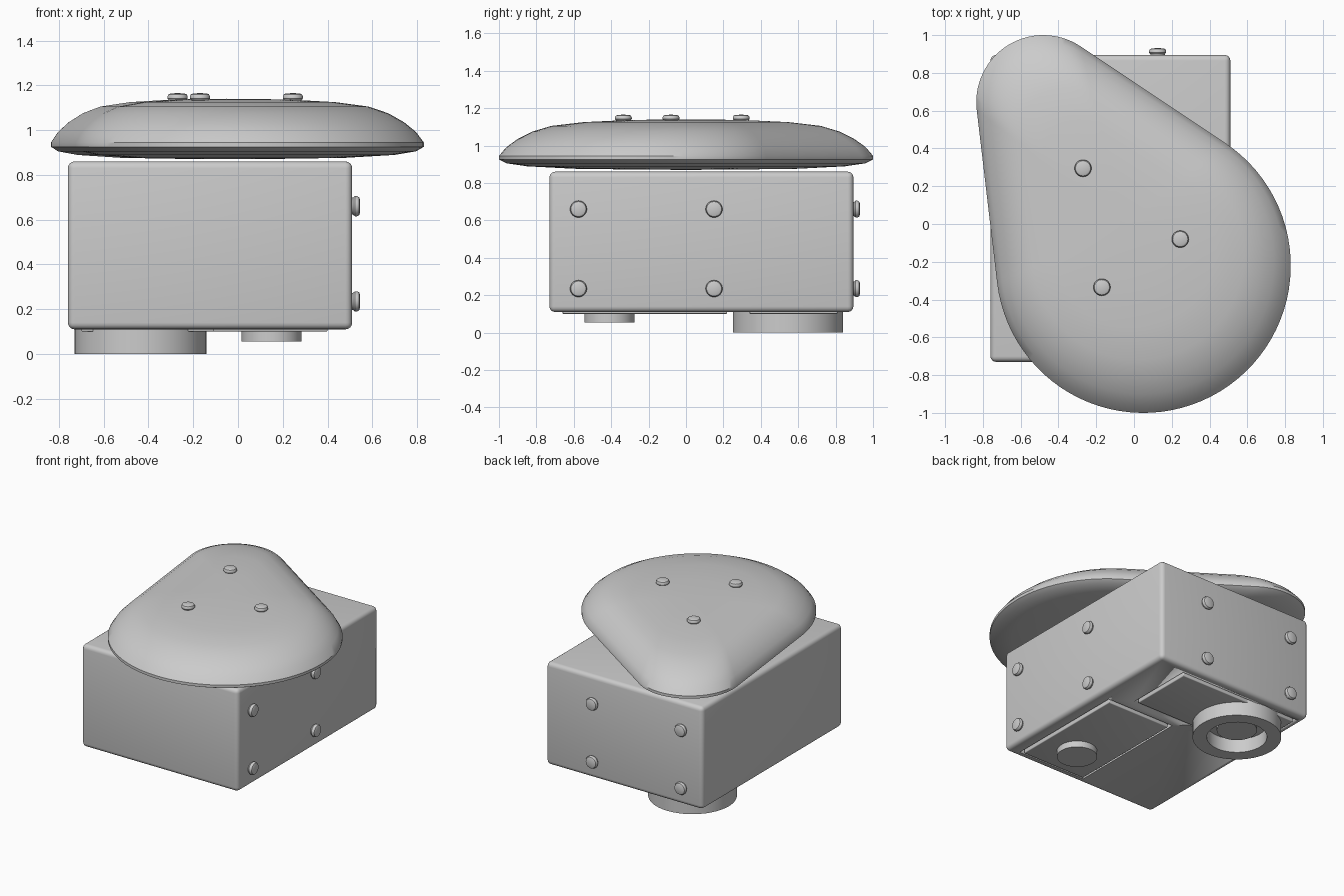
import bpy, bmesh, math
from mathutils import Vector

if "Cube" in bpy.data.objects:
    bpy.data.objects.remove(bpy.data.objects["Cube"])

grey = bpy.data.materials.new("plain_grey")
grey.use_nodes = True
COLOUR = (0.6, 0.6, 0.6, 1)
grey.diffuse_color = COLOUR
grey.node_tree.nodes["Principled BSDF"].inputs["Base Color"].default_value = COLOUR


def make(name, bm, angle=35):
    bmesh.ops.recalc_face_normals(bm, faces=bm.faces)
    mesh = bpy.data.meshes.new(name)
    bm.to_mesh(mesh)
    bm.free()
    mesh.materials.append(grey)
    ob = bpy.data.objects.new(name, mesh)
    bpy.context.collection.objects.link(ob)
    bpy.ops.object.select_all(action='DESELECT')
    ob.select_set(True)
    bpy.context.view_layer.objects.active = ob
    bpy.ops.object.shade_smooth_by_angle(angle=math.radians(angle))
    return ob


def box(name, low, high, bevel=0.0):
    low, high = Vector(low), Vector(high)
    bm = bmesh.new()
    bmesh.ops.create_cube(bm, size=1)
    for v in bm.verts:
        v.co = (low + high) / 2 + v.co * (high - low)
    if bevel:
        bmesh.ops.bevel(bm, geom=bm.edges[:], offset=bevel, segments=4,
                        profile=0.5, affect='EDGES')
    return make(name, bm)


def lathe(name, profile, location, axis=(0, 0, 1), closed=False, steps=48):
    """Spin (radius, height) points round an axis."""
    bm = bmesh.new()
    verts = [bm.verts.new((r, 0, h)) for r, h in profile]
    pairs = list(zip(verts, verts[1:])) + ([(verts[-1], verts[0])] if closed else [])
    edges = [bm.edges.new(p) for p in pairs]
    bmesh.ops.spin(bm, geom=verts + edges, axis=(0, 0, 1), cent=(0, 0, 0),
                   angle=math.tau, steps=steps)
    bmesh.ops.remove_doubles(bm, verts=bm.verts, dist=0.0001)
    ob = make(name, bm)
    ob.location = location
    ob.rotation_euler = Vector(axis).to_track_quat('Z', 'Y').to_euler()
    return ob


# Main body with two shallow pockets in its underside
body = box("body", (-0.76, -0.73, 0.11), (0.51, 0.895, 0.86), 0.03)
panels = {"front_hatch": ((-0.11, -0.66), (0.40, 0.22)),
          "rear_hatch": ((-0.70, 0.34), (0.25, 0.81))}
for name, (low, high) in panels.items():
    gap = 0.02
    cutter = box(name + "_cutter", (low[0] - gap, low[1] - gap, 0.0),
                 (high[0] + gap, high[1] + gap, 0.14))
    cutter.hide_render = True
    cutter.hide_viewport = True
    cutter.display_type = 'WIRE'
    cut = body.modifiers.new("pocket", 'BOOLEAN')
    cut.operation = 'DIFFERENCE'
    cut.object = cutter
    box(name, (*low, 0.10), (*high, 0.15), 0.006)

# Feet under the body
POST = [(0, 0.055), (0.134, 0.055), (0.134, 0.12), (0, 0.12)]
lathe("front_foot", POST, (0.15, -0.41, 0))
lathe("rear_foot_core", POST, (-0.435, 0.545, 0))
lathe("rear_foot_ring", [(0.2, 0), (0.295, 0), (0.295, 0.12), (0.2, 0.12)],
      (-0.435, 0.545, 0), closed=True)

# Rounded cover: outline wraps a large and a small circle
big, big_r = Vector((0.05, -0.22)), 0.78
small, small_r = Vector((-0.48, 0.645)), 0.355
span = small - big
heading = math.atan2(span.y, span.x)
spread = math.acos((big_r - small_r) / span.length)
outline = []
for centre, radius, start, sweep, count in (
        (small, small_r, heading - spread, 2 * spread, 28),
        (big, big_r, heading + spread, math.tau - 2 * spread, 56)):
    for i in range(count + 1):
        a = start + sweep * i / count
        outline.append(centre + radius * Vector((math.cos(a), math.sin(a))))

middle = Vector((-0.05, 0.0))
levels = [(0.3, 0.872), (0.6, 0.876), (0.85, 0.889), (0.96, 0.905), (1, 0.925),
          (1, 0.945), (0.96, 0.992), (0.9, 1.035), (0.82, 1.075),
          (0.72, 1.105), (0.55, 1.125), (0.3, 1.137)]
bm = bmesh.new()
rings = []
for scale, z in levels:
    points = [middle + (p - middle) * scale for p in outline]
    rings.append([bm.verts.new((p.x, p.y, z)) for p in points])
n = len(outline)
for lower, upper in zip(rings, rings[1:]):
    for i in range(n):
        j = (i + 1) % n
        bm.faces.new((lower[i], lower[j], upper[j], upper[i]))
for ring, z in ((rings[0], 0.87), (rings[-1], 1.14)):
    tip = bm.verts.new((middle.x, middle.y, z))
    for i in range(n):
        bm.faces.new((ring[i], ring[(i + 1) % n], tip))
make("cover", bm)

# Rounded studs on the cover, the left side and the back
STUD = [(0, -0.01), (0.038, -0.01), (0.038, 0.002), (0.045, 0.01),
        (0.045, 0.02), (0.04, 0.029), (0.03, 0.033), (0, 0.034)]
for i, (x, y) in enumerate(((-0.27, 0.295), (0.245, -0.08), (-0.17, -0.335))):
    lathe(f"cover_stud_{i + 1}", STUD, (x, y, 1.131), steps=32)
for row, z in (("lower", 0.235), ("upper", 0.66)):
    for end, y in (("front", -0.575), ("rear", 0.15)):
        lathe(f"side_stud_{row}_{end}", STUD, (0.512, y, z), (1, 0, 0), steps=32)
    for end, x in (("left", 0.125), ("right", -0.595)):
        lathe(f"back_stud_{row}_{end}", STUD, (x, 0.897, z), (0, 1, 0), steps=32)
